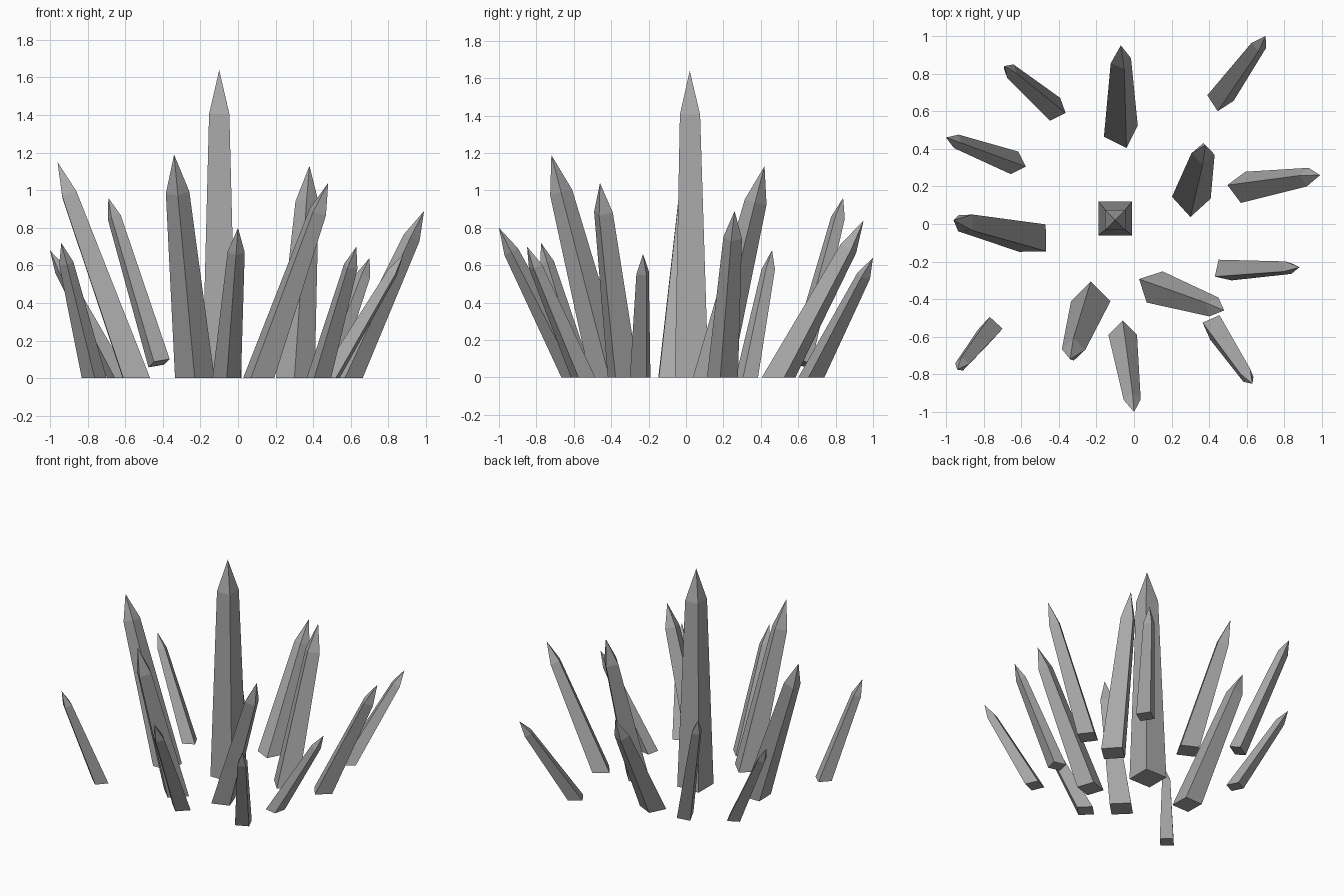
import bpy
import bmesh
from mathutils import Vector

cube = bpy.data.objects.get("Cube")
if cube:
    bpy.data.objects.remove(cube, do_unlink=True)

# Single stone colour
stone = bpy.data.materials.new("grey_stone")
stone.use_nodes = True
grey = (0.4, 0.4, 0.4, 1.0)
stone.diffuse_color = grey
stone.node_tree.nodes["Principled BSDF"].inputs["Base Color"].default_value = grey

TAPER = 0.6


def crystal(name, base, tip, corner, shoulder=0.85):
    """Tapered four-sided shaft with a pyramid point, cut flat where it meets the ground."""
    base, tip = Vector(base), Vector(tip)
    axis = (tip - base).normalized()
    dx, dy = corner
    flat = [Vector(c) for c in ((dx, dy, 0), (-dy, dx, 0), (-dx, -dy, 0), (dy, -dx, 0))]
    square = [c - axis * c.dot(axis) for c in flat]
    foot = square if base.z > 0 else flat
    neck = base.lerp(tip, shoulder)

    bm = bmesh.new()
    low = [bm.verts.new(base + c) for c in foot]
    high = [bm.verts.new(neck + c * TAPER) for c in square]
    point = bm.verts.new(tip)
    bm.faces.new(low[::-1])
    for i in range(4):
        j = (i + 1) % 4
        bm.faces.new((low[i], low[j], high[j], high[i]))
        bm.faces.new((high[i], high[j], point))
    bmesh.ops.recalc_face_normals(bm, faces=bm.faces)
    mesh = bpy.data.meshes.new(name)
    bm.to_mesh(mesh)
    bm.free()
    mesh.materials.append(stone)
    obj = bpy.data.objects.new(name, mesh)
    bpy.context.collection.objects.link(obj)


# Tall upright crystal in the middle
crystal("centre_crystal", (-0.10, 0.03, 0), (-0.10, 0.02, 1.64), (0.09, 0.09), 0.857)

# Inner ring, leaning outwards
crystal("inner_front_crystal", (-0.23, -0.41, 0), (-0.34, -0.72, 1.19), (0.105, 0), 0.83)
crystal("inner_front_left_crystal", (0.11, -0.335, 0), (0.48, -0.46, 1.04), (-0.083, 0.042))
crystal("inner_back_left_crystal", (0.305, 0.14, 0), (0.38, 0.42, 1.13), (-0.103, 0.005), 0.83)
crystal("inner_right_crystal", (-0.54, -0.075, 0), (-0.96, 0.02, 1.15), (0.07, 0.073))
crystal("inner_back_crystal", (-0.07, 0.495, 0), (-0.07, 0.95, 0.84), (-0.09, -0.03), 0.82)

# Outer ring
crystal("front_crystal", (-0.06, -0.59, 0), (0, -1.0, 0.80), (0.076, 0), 0.84)
crystal("front_left_crystal", (0.43, -0.55, 0), (0.63, -0.85, 0.70), (0.025, 0.065))
crystal("left_small_crystal", (0.485, -0.245, 0), (0.88, -0.23, 0.66), (-0.055, -0.035))
crystal("left_crystal", (0.58, 0.195, 0), (0.99, 0.26, 0.89), (-0.083, 0.012), 0.84)
crystal("back_left_crystal", (0.46, 0.67, 0), (0.70, 1.0, 0.64), (-0.07, 0.015))
crystal("back_right_crystal", (-0.42, 0.61, 0.08), (-0.69, 0.84, 0.96), (-0.025, -0.063), 0.88)
crystal("right_crystal", (-0.635, 0.325, 0), (-1.0, 0.46, 0.68), (0.06, -0.02))
crystal("front_right_crystal", (-0.765, -0.56, 0), (-0.94, -0.775, 0.72), (0.066, 0.003))
